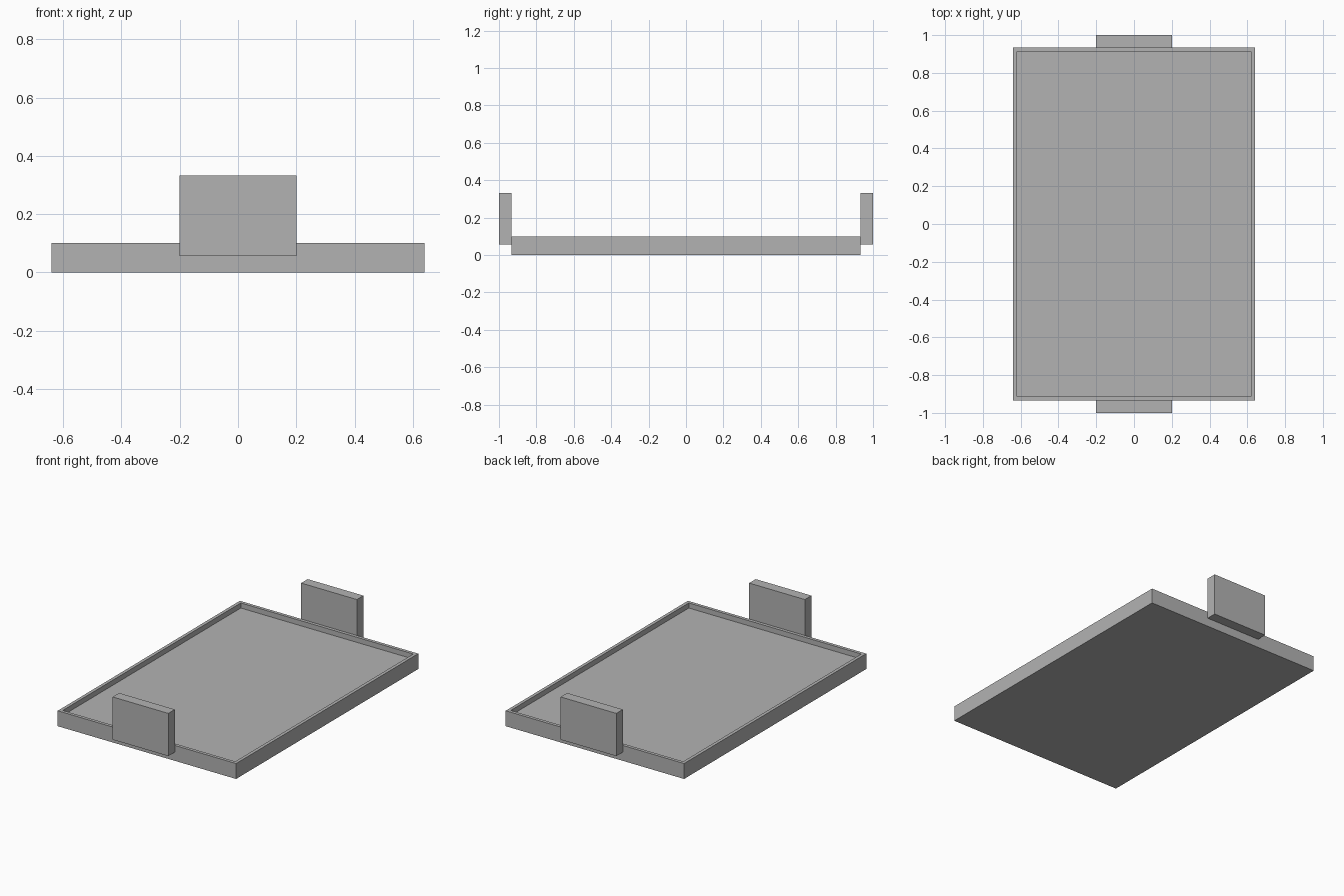
import bpy, bmesh
from mathutils import Matrix

cube = bpy.data.objects.get("Cube")
if cube:
    bpy.data.objects.remove(cube, do_unlink=True)

grey = bpy.data.materials.new("plain_grey")
grey.use_nodes = True
color = (0.45, 0.45, 0.45, 1)
grey.diffuse_color = color
grey.node_tree.nodes["Principled BSDF"].inputs["Base Color"].default_value = color


def box(name, size, center, rim=0, depth=0):
    """Box, optionally with a recess sunk into its top."""
    bm = bmesh.new()
    bmesh.ops.create_cube(bm, size=1, matrix=Matrix.Translation(center) @ Matrix.Diagonal((*size, 1)))
    if rim:
        bm.normal_update()
        top = max(bm.faces, key=lambda f: f.calc_center_median().z)
        bmesh.ops.inset_region(bm, faces=[top], thickness=rim)
        floor = bmesh.ops.extrude_discrete_faces(bm, faces=[top])["faces"][0]
        bmesh.ops.translate(bm, verts=floor.verts, vec=(0, 0, -depth))
    mesh = bpy.data.meshes.new(name)
    bm.to_mesh(mesh)
    bm.free()
    mesh.materials.append(grey)
    obj = bpy.data.objects.new(name, mesh)
    bpy.context.collection.objects.link(obj)


# Shallow tray with a thin raised rim
box("tray", (1.28, 1.867, 0.1), (0, 0, 0.05), rim=0.03, depth=0.033)

# Upright handle plates on both short ends
for name, side in (("front_handle", -1), ("back_handle", 1)):
    box(name, (0.4, 0.067, 0.277), (0, side * 0.9665, 0.1945))
